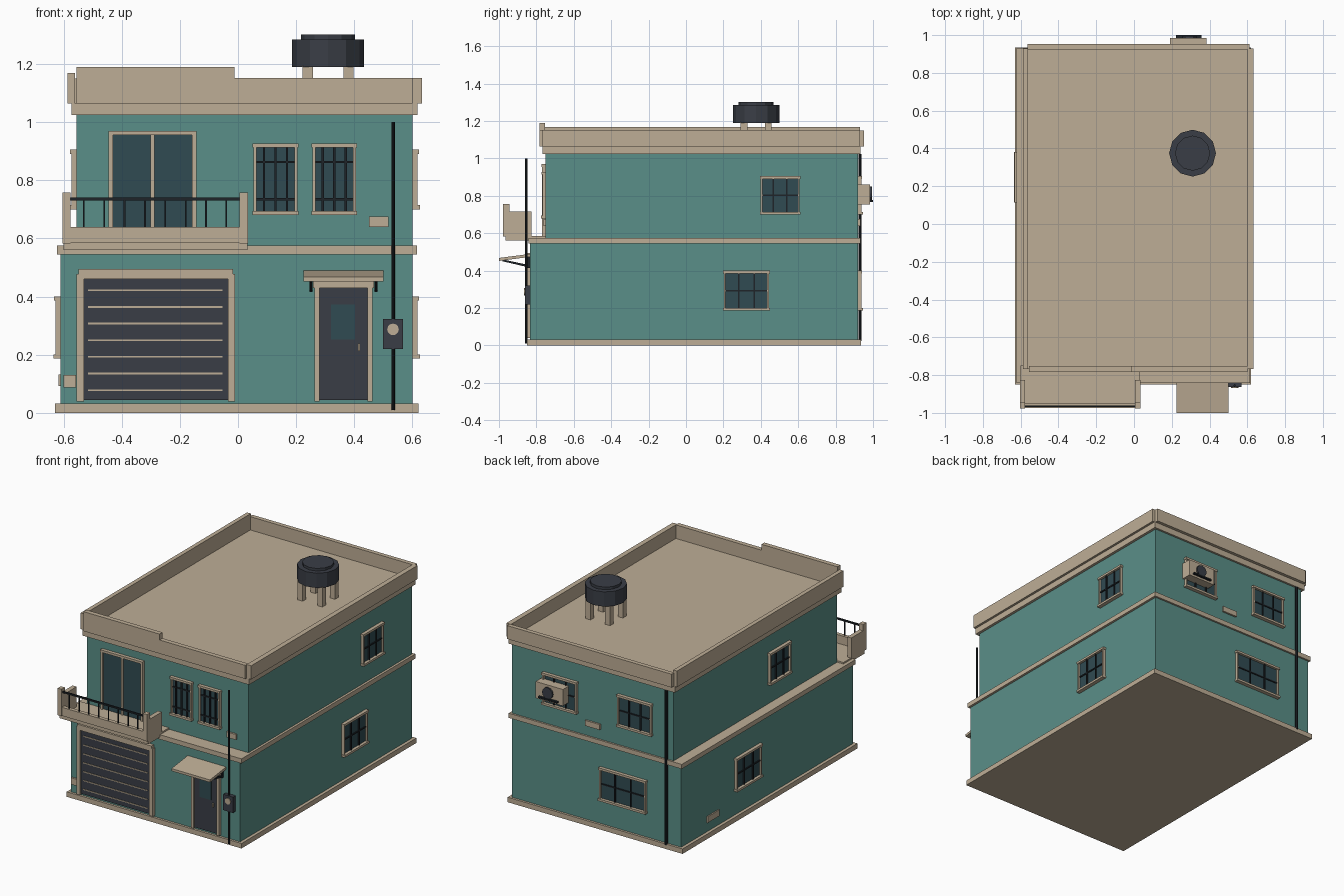
import bpy, bmesh
from math import pi
from mathutils import Matrix, Vector

if "Cube" in bpy.data.objects:
    bpy.data.objects.remove(bpy.data.objects["Cube"])

def material(name, rgb):
    m = bpy.data.materials.new(name)
    m.diffuse_color = (*rgb, 1)
    m.use_nodes = True
    m.node_tree.nodes["Principled BSDF"].inputs["Base Color"].default_value = m.diffuse_color
    return m

TEAL = material("teal_paint", (0.102, 0.275, 0.246))
TAN = material("tan_trim", (0.515, 0.423, 0.305))
DARK = material("dark_panel", (0.042, 0.048, 0.061))
GLASS = material("glass", (0.030, 0.070, 0.085))
BLACK = material("black_metal", (0.013, 0.017, 0.021))

def finish(name, bm, mat):
    me = bpy.data.meshes.new(name)
    bm.to_mesh(me)
    bm.free()
    me.materials.append(mat)
    ob = bpy.data.objects.new(name, me)
    bpy.context.collection.objects.link(ob)
    return ob

def boxes(name, mat, *spans):
    """One object from boxes given as (x0, x1, y0, y1, z0, z1)."""
    bm = bmesh.new()
    for x0, x1, y0, y1, z0, z1 in spans:
        size = Matrix.Diagonal((abs(x1 - x0), abs(y1 - y0), abs(z1 - z0), 1))
        mid = Vector(((x0 + x1) / 2, (y0 + y1) / 2, (z0 + z1) / 2))
        bmesh.ops.create_cube(bm, size=1, matrix=Matrix.Translation(mid) @ size)
    return finish(name, bm, mat)

def cylinder(name, mat, center, r, depth, sides=12, axis='Z'):
    rot = Matrix.Rotation(pi / 2, 4, 'X') if axis == 'Y' else Matrix()
    bm = bmesh.new()
    bmesh.ops.create_cone(bm, cap_ends=True, segments=sides, radius1=r, radius2=r,
                          depth=depth, matrix=Matrix.Translation(center) @ rot)
    return finish(name, bm, mat)

def prism(name, mat, profile, *x_spans):
    """Extrude a (y, z) profile along x."""
    bm = bmesh.new()
    for x0, x1 in x_spans:
        f = bm.faces.new([bm.verts.new((x0, y, z)) for y, z in profile])
        ext = bmesh.ops.extrude_face_region(bm, geom=[f])
        bmesh.ops.translate(bm, vec=(x1 - x0, 0, 0),
                            verts=[v for v in ext['geom'] if isinstance(v, bmesh.types.BMVert)])
    bmesh.ops.recalc_face_normals(bm, faces=bm.faces)
    return finish(name, bm, mat)

# Walls: (axis, plane position, outward sign)
FRONT_LOW, FRONT_UP = ('y', -0.835, -1), ('y', -0.75, -1)
BACK = ('y', 0.92, 1)
RIGHT = ('x', 0.60, 1)
LEFT_LOW, LEFT_UP = ('x', -0.61, -1), ('x', -0.555, -1)

def on_wall(wall, u0, u1, z0, z1, d0, d1):
    axis, p, s = wall
    a, b = p + s * d0, p + s * d1
    return (u0, u1, a, b, z0, z1) if axis == 'y' else (a, b, u0, u1, z0, z1)

def window(name, wall, u0, u1, z0, z1, bars_v=2, bars_h=(0.5,), t=0.014):
    W = lambda *a: on_wall(wall, *a)
    boxes(name + "_frame", TAN,
          W(u0 + .004, u0 + t, z0 + t, z1 - t, -.01, .018), W(u1 - t, u1 - .004, z0 + t, z1 - t, -.01, .018),
          W(u0, u1, z0, z0 + t, -.01, .025), W(u0, u1, z1 - t, z1, -.01, .022))
    boxes(name + "_glass", GLASS, W(u0 + t, u1 - t, z0 + t, z1 - t, -.01, .006))
    bars = []
    for i in range(bars_v):
        u = u0 + (u1 - u0) * (i + 1) / (bars_v + 1)
        bars.append(W(u - .004, u + .004, z0 + t, z1 - t, 0, .014))
    for f in bars_h:
        z = z0 + (z1 - z0) * f
        bars.append(W(u0 + t, u1 - t, z - .004, z + .004, 0, .012))
    boxes(name + "_bars", BLACK, *bars)

# Main masses
boxes("base_slab", TAN, (-.63, .62, -.85, .935, 0, .032))
boxes("ground_floor", TEAL, (-.61, .60, -.835, .92, .032, .545))
boxes("floor_ledge", TAN, (-.622, .615, -.843, .932, .545, .575))
boxes("upper_floor", TEAL, (-.555, .60, -.75, .92, .575, 1.025))
boxes("roof_cornice", TAN, (-.573, .617, -.768, .933, 1.025, 1.064))

# Parapet
boxes("parapet_front", TAN, (-.555, -.012, -.783, -.753, 1.064, 1.19), (-.012, .60, -.783, -.753, 1.064, 1.152))
boxes("parapet_back", TAN, (-.565, .612, .925, .953, 1.064, 1.15))
boxes("parapet_left", TAN, (-.587, -.56, -.768, .93, 1.064, 1.168))
boxes("parapet_right", TAN, (.60, .632, -.768, .93, 1.064, 1.152))

# Water tank
TX, TY = .31, .375
cylinder("water_tank", DARK, (TX, TY, 1.237), .124, .095)
cylinder("tank_lid", DARK, (TX, TY, 1.292), .093, .018)
boxes("tank_legs", TAN, *[(TX + sx * .07 - .018, TX + sx * .07 + .018, TY + sy * .065 - .018,
                           TY + sy * .065 + .018, 1.06, 1.195) for sx in (-1, 1) for sy in (-1, 1)])

# Garage
G = lambda *a: on_wall(FRONT_LOW, *a)
boxes("garage_frame", TAN, G(-.555, -.53, .04, .478, -.01, .022), G(-.035, -.01, .04, .478, -.01, .022),
      G(-.548, -.017, .46, .495, -.01, .025))
boxes("garage_door", DARK, G(-.53, -.035, .045, .46, -.01, .01))
boxes("garage_slats", TAN, *[G(-.515, -.053, z - .003, z + .003, 0, .014)
                             for z in [.078 + i * .0573 for i in range(7)]])

# Entrance door
boxes("door_frame", TAN, G(.263, .28, .04, .43, -.01, .02), G(.446, .463, .04, .43, -.01, .02),
      G(.258, .468, .43, .453, -.01, .022))
boxes("door_panel", DARK, G(.28, .446, .045, .43, -.01, .01))
boxes("door_glass", GLASS, G(.32, .403, .253, .373, 0, .014))
boxes("door_handle", TAN, G(.413, .42, .213, .238, 0, .022))

# Canopy with diagonal struts
prism("canopy", TAN, [(-.83, .474), (-.83, .49), (-1.0, .468), (-1.0, .452)], (.225, .50))
prism("canopy_struts", BLACK, [(-.83, .415), (-.83, .428), (-.98, .46), (-.98, .45)], (.246, .256), (.47, .48))
boxes("canopy_wall_plates", BLACK, G(.246, .256, .415, .478, 0, .012), G(.47, .48, .415, .478, 0, .012))

# Balcony
boxes("balcony_slab", TAN, (-.60, .033, -.965, -.75, .56, .585))
boxes("balcony_front_panel", TAN, (-.577, .007, -.975, -.95, .585, .64))
for side, x0 in (("left", -.604), ("right", .006)):
    boxes("balcony_wall_" + side, TAN, (x0, x0 + .028, -.945, -.825, .583, .716),
          (x0, x0 + .028, -.978, -.945, .583, .757))
boxes("balcony_railing", BLACK, (-.577, .007, -.97, -.96, .731, .741),
      *[(x - .003, x + .003, -.968, -.962, .64, .735) for x in [-.53 + i * .07 for i in range(8)]])

# Balcony sliding door
U = lambda *a: on_wall(FRONT_UP, *a)
boxes("balcony_door_frame", TAN, U(-.445, -.43, .575, .957, -.01, .02), U(-.158, -.143, .575, .957, -.01, .02),
      U(-.445, -.143, .955, .97, -.01, .022), U(-.301, -.287, .585, .955, -.01, .016))
boxes("balcony_door_glass", GLASS, U(-.43, -.158, .58, .955, -.01, .008))

# Windows
for i, x in enumerate((.05, .252)):
    window(f"front_window_{i + 1}", FRONT_UP, x, x + .158, .68, .927, 3, (.22, .74))
window("right_upper_window", RIGHT, .395, .612, .70, .905)
window("right_lower_window", RIGHT, .198, .448, .187, .40)
window("left_upper_window", LEFT_UP, -.26, -.04, .70, .905)
window("left_lower_window", LEFT_LOW, .115, .38, .187, .40)
window("back_lower_window", BACK, -.37, -.03, .187, .40)
window("back_upper_window_1", BACK, -.41, -.16, .70, .905)
window("back_upper_window_2", BACK, .125, .375, .70, .905)

# Air conditioner
boxes("air_conditioner", TAN, (.19, .385, .92, .985, .755, .862))
cylinder("conditioner_fan", DARK, (.295, .987, .812), .037, .016, 12, 'Y')
boxes("conditioner_grille", BLACK, (.222, .357, .98, 1.0, .768, .778))

# Vents
boxes("front_lower_vent", TAN, G(-.60, -.557, .087, .13, 0, .012))
boxes("front_upper_vent", TAN, U(.45, .518, .64, .675, 0, .012))
boxes("back_vent", TAN, on_wall(BACK, -.035, .07, .64, .675, 0, .012))
boxes("left_vent", TAN, on_wall(LEFT_LOW, .54, .66, .092, .132, 0, .008))

# Service pole, meter and drain pipe
cylinder("service_pole", BLACK, (.533, -.854, .505), .006, .99, 8)
boxes("meter_box", DARK, G(.498, .568, .22, .322, 0, .027))
cylinder("meter_dial", TAN, (.533, -.863, .287), .02, .008, 12, 'Y')
cylinder("drain_pipe", BLACK, (-.51, .93, .525), .009, 1.0, 8)
